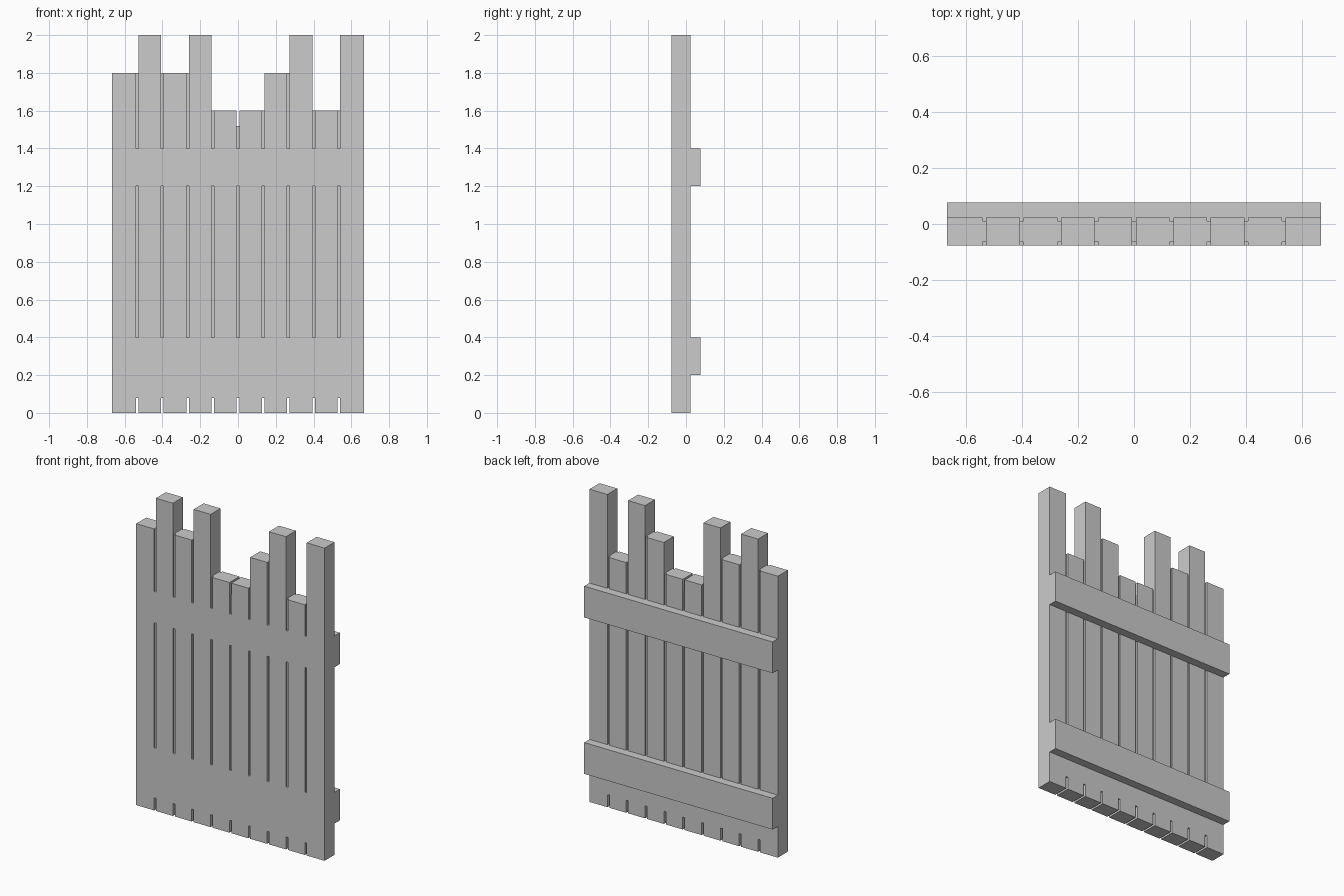
import bpy, bmesh

if "Cube" in bpy.data.objects:
    bpy.data.objects.remove(bpy.data.objects["Cube"])

PITCH, GAP = 2 / 15, 0.0135            # plank spacing and joint width
HEIGHTS = [1.8, 2.0, 1.8, 2.0, 1.6, 1.6, 1.8, 2.0, 1.6, 2.0]
FRONT, BACK, RAIL_BACK = -0.077, 0.0235, 0.077
GROOVE = 0.012                         # depth of the joint grooves
HALF = PITCH * len(HEIGHTS) / 2

# Grid lines of the plank wall: even columns are planks, odd ones are joints
xs = [-HALF]
for i in range(1, len(HEIGHTS)):
    c = -HALF + i * PITCH
    xs += [c - GAP / 2, c + GAP / 2]
xs.append(HALF)
ys = [FRONT, FRONT + GROOVE, BACK - GROOVE, BACK]
zs = [0, 0.08, 0.4, 1.2, 1.4, 1.52, 1.6, 1.8, 2.0]
SIZE = (len(xs) - 1, len(ys) - 1, len(zs) - 1)


def filled(i, j, k):
    if not all(0 <= n < m for n, m in zip((i, j, k), SIZE)):
        return False
    top, p = zs[k + 1], i // 2
    if i % 2 == 0:
        return top <= HEIGHTS[p] + 1e-6
    # Joint: open foot, flush bands behind the rails, grooved elsewhere
    limit = 1.52 if p == 4 else min(HEIGHTS[p], HEIGHTS[p + 1])
    if k == 0 or top > limit + 1e-6:
        return False
    return j == 1 or k in (1, 3)


def finish(name, bm):
    mesh = bpy.data.meshes.new(name)
    bm.to_mesh(mesh)
    bm.free()
    obj = bpy.data.objects.new(name, mesh)
    bpy.context.collection.objects.link(obj)
    return obj


# Plank wall: outer skin of all filled cells
bm = bmesh.new()
for i in range(SIZE[0]):
    for j in range(SIZE[1]):
        for k in range(SIZE[2]):
            if not filled(i, j, k):
                continue
            for axis in range(3):
                for side in (0, 1):
                    near = [i, j, k]
                    near[axis] += 1 if side else -1
                    if filled(*near):
                        continue
                    u, v = (axis + 1) % 3, (axis + 2) % 3
                    quad = []
                    for a, b in ((0, 0), (1, 0), (1, 1), (0, 1)):
                        n = [i, j, k]
                        n[axis] += side
                        n[u] += a
                        n[v] += b
                        quad.append(bm.verts.new((xs[n[0]], ys[n[1]], zs[n[2]])))
                    bm.faces.new(quad if side else quad[::-1])
bmesh.ops.remove_doubles(bm, verts=bm.verts[:], dist=1e-5)
bmesh.ops.dissolve_limit(bm, angle_limit=0.01, verts=bm.verts[:], edges=bm.edges[:])
finish("plank_wall", bm)

# Two horizontal rails on the back
for name, z in (("lower_rail", 0.3), ("upper_rail", 1.3)):
    bm = bmesh.new()
    bmesh.ops.create_cube(bm, size=1)
    bmesh.ops.scale(bm, vec=(2 * HALF, RAIL_BACK - BACK, 0.2), verts=bm.verts[:])
    rail = finish(name, bm)
    rail.location = (0, (RAIL_BACK + BACK) / 2, z)
